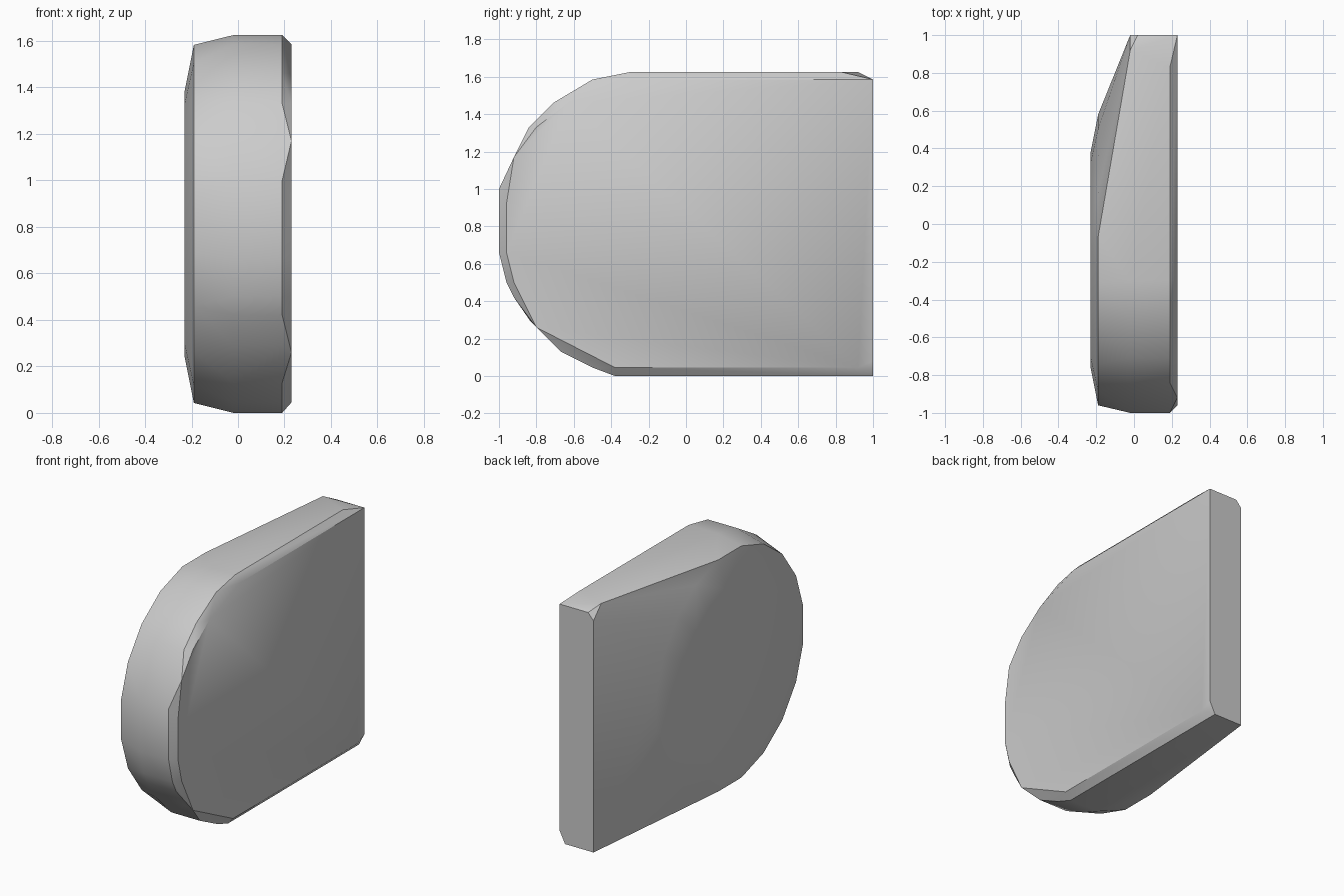
import bpy, bmesh, math
from mathutils import Vector

cube = bpy.data.objects.get("Cube")
if cube:
    bpy.data.objects.remove(cube, do_unlink=True)

grey = bpy.data.materials.new("plain grey")
grey.use_nodes = True
colour = (0.6, 0.6, 0.6, 1)
grey.diffuse_color = colour
grey.node_tree.nodes["Principled BSDF"].inputs["Base Color"].default_value = colour

def layer(x, outline):
    return [Vector((x, y, z)) for y, z in outline]

def ring(radius, sides=20):
    """Round section of the domed side, with flat top and bottom."""
    r = radius / math.cos(math.pi / sides)
    angles = [2 * math.pi * (i + 0.5) / sides for i in range(sides)]
    return [(-0.19 + r * math.cos(a), 0.813 + r * math.sin(a)) for a in angles]

# Rounded nose shared by the widest sections
nose = [(-0.3, 1.625), (-0.5, 1.585), (-0.71, 1.46), (-0.84, 1.33), (-1, 1),
        (-1, 0.66), (-0.96, 0.5), (-0.92, 0.42), (-0.83, 0.29),
        (-0.67, 0.13), (-0.5, 0.045), (-0.38, 0)]
# Flat side, slightly smaller than the widest section
flat_side = [(1, 1.585), (-0.3, 1.585), (-0.63, 1.46), (-0.8, 1.33), (-0.92, 1.17),
             (-0.96, 0.92), (-0.96, 0.66), (-0.92, 0.5), (-0.8, 0.26),
             (-0.38, 0.045), (0.92, 0.045), (1, 0.08)]

points = layer(0.23, flat_side)
points += layer(0.19, nose + [(0.83, 1.625), (1, 0)])
points += layer(0.02, [(1, 1.585)])
points += layer(-0.02, nose + [(0.92, 1.625), (1, 1.54), (1, 0)])
points += layer(-0.19, ring(0.77))
points += layer(-0.23, ring(0.57))

# Skin the sections into one solid block
bm = bmesh.new()
for p in points:
    bm.verts.new(p)
hull = bmesh.ops.convex_hull(bm, input=bm.verts[:])
loose = [v for v in bm.verts if not v.link_faces]
bmesh.ops.delete(bm, geom=loose, context='VERTS')
bmesh.ops.dissolve_limit(bm, angle_limit=math.radians(1),
                         verts=bm.verts[:], edges=bm.edges[:])
bmesh.ops.recalc_face_normals(bm, faces=bm.faces[:])
mesh = bpy.data.meshes.new("rounded_block")
bm.to_mesh(mesh)
bm.free()
mesh.materials.append(grey)
block = bpy.data.objects.new("rounded_block", mesh)
bpy.context.collection.objects.link(block)

bpy.ops.object.select_all(action='DESELECT')
block.select_set(True)
bpy.context.view_layer.objects.active = block
bpy.ops.object.shade_smooth_by_angle(angle=math.radians(30))
